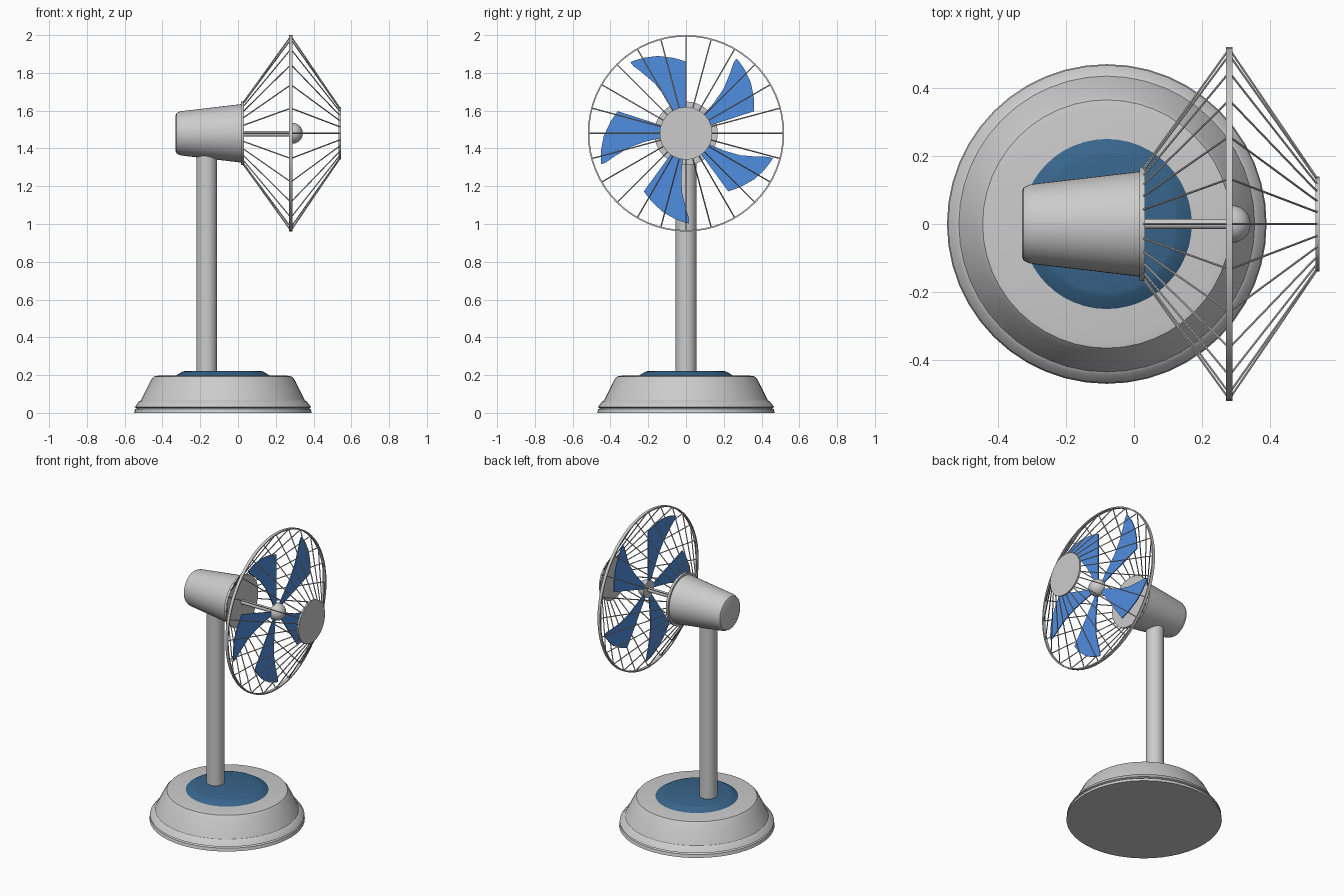
import bpy, bmesh, math
from mathutils import Vector

if "Cube" in bpy.data.objects:
    bpy.data.objects.remove(bpy.data.objects["Cube"])

CZ = 1.48          # height of the fan axis
BX = -0.08         # x of the base centre


def material(name, rgb):
    m = bpy.data.materials.new(name)
    m.diffuse_color = (*rgb, 1)
    m.use_nodes = True
    m.node_tree.nodes["Principled BSDF"].inputs["Base Color"].default_value = m.diffuse_color
    return m


def finish(name, bm, mat=None, smooth=True):
    bmesh.ops.remove_doubles(bm, verts=bm.verts, dist=1e-5)
    bmesh.ops.recalc_face_normals(bm, faces=bm.faces)
    me = bpy.data.meshes.new(name)
    bm.to_mesh(me)
    bm.free()
    ob = bpy.data.objects.new(name, me)
    bpy.context.collection.objects.link(ob)
    if mat:
        me.materials.append(mat)
    if smooth:
        bpy.ops.object.select_all(action='DESELECT')
        bpy.context.view_layer.objects.active = ob
        ob.select_set(True)
        bpy.ops.object.shade_smooth_by_angle(angle=math.radians(30))
    return ob


def lathe(name, profile, origin, axis='Z', n=48, loop=False, mat=None):
    """Revolve (radius, height) points about an axis through origin."""
    bm = bmesh.new()
    o = Vector(origin)
    rows = []
    for r, h in profile:
        row = []
        for i in range(n):
            a = math.tau * i / n
            c, s = r * math.cos(a), r * math.sin(a)
            row.append(bm.verts.new(o + Vector((c, s, h) if axis == 'Z' else (h, c, s))))
        rows.append(row)
    pairs = list(zip(rows, rows[1:]))
    if loop:
        pairs.append((rows[-1], rows[0]))
    else:
        bm.faces.new(rows[0])
        bm.faces.new(rows[-1])
    for p, q in pairs:
        for i in range(n):
            j = (i + 1) % n
            bm.faces.new((p[i], p[j], q[j], q[i]))
    return finish(name, bm, mat)


blade_blue = material("blade_blue", (0.08, 0.27, 0.75))
disc_blue = material("disc_blue", (0.04, 0.13, 0.26))

# Base, blue cover and column
lathe("base", [(0.47, 0), (0.465, 0.02), (0.455, 0.025), (0.467, 0.03), (0.445, 0.06),
               (0.435, 0.065), (0.38, 0.175), (0.365, 0.193), (0.34, 0.197)], (BX, 0, 0))
lathe("base_cover", [(0.25, 0.19), (0.25, 0.197), (0.215, 0.218), (0.20, 0.222)],
      (BX, 0, 0), mat=disc_blue)
lathe("column", [(0.055, 0.2), (0.055, 1.42)], (-0.165, 0, 0), n=32)

# Motor housing, shaft and hub along the fan axis
lathe("motor_housing", [(0.095, -0.33), (0.107, -0.325), (0.115, -0.31), (0.118, -0.295),
                        (0.155, 0.02)], (0, 0, CZ), 'X')
lathe("rear_guard_plate", [(0.168, 0.016), (0.168, 0.032)], (0, 0, CZ), 'X')
lathe("shaft", [(0.015, 0.02), (0.015, 0.29)], (0, 0, CZ - 0.003), 'X', n=20)
dome = [(0.055 * math.cos(a), 0.288 + 0.055 * math.sin(a))
        for a in (math.radians(10 * k) for k in range(9))]
lathe("hub", [(0.055, 0.274)] + dome + [(0.001, 0.343)], (0, 0, CZ), 'X', n=32)

# Five flat swept blades, outlined in polar steps
bm = bmesh.new()
outline = [(0.03, 0), (0.13, 0), (0.26, 0), (0.38, 0), (0.404, 9), (0.436, 20), (0.458, 29),
           (0.472, 35), (0.478, 38), (0.45, 38), (0.40, 36), (0.31, 32), (0.22, 29.5),
           (0.13, 29), (0.03, 29)]
for k in range(5):
    pts = [(r, math.radians(90 + 72 * k + d)) for r, d in outline]
    back, front = ([bm.verts.new((x, r * math.cos(a), CZ + r * math.sin(a))) for r, a in pts]
                   for x in (0.277, 0.283))
    bm.faces.new(back)
    bm.faces.new(front)
    for i in range(len(pts)):
        j = (i + 1) % len(pts)
        bm.faces.new((back[i], back[j], front[j], front[i]))
finish("blades", bm, blade_blue, smooth=False)

# Guard rim and front plate
lathe("guard_rim", [(0.512, 0.27), (0.52, 0.27), (0.52, 0.289), (0.512, 0.289)],
      (0, 0, CZ), 'X', n=64, loop=True)
lathe("front_guard_plate", [(0.139, 0.533), (0.139, 0.545)], (0, 0, CZ), 'X')


# Guard wires, 24 behind and 24 in front of the rim
def wires(name, x0, r0, x1, r1, count=24, thick=0.0035):
    bm = bmesh.new()
    for k in range(count):
        a = math.tau * k / count
        out = Vector((0, math.cos(a), math.sin(a)))
        p = Vector((x0, 0, CZ)) + out * r0
        q = Vector((x1, 0, CZ)) + out * r1
        d = q - p
        m = d.to_track_quat('Z', 'Y').to_matrix().to_4x4()
        m.translation = (p + q) / 2
        bmesh.ops.create_cone(bm, cap_ends=True, segments=6, radius1=thick,
                              radius2=thick, depth=d.length, matrix=m)
    finish(name, bm)


wires("rear_guard_wires", 0.025, 0.16, 0.28, 0.515)
wires("front_guard_wires", 0.28, 0.515, 0.539, 0.134)
